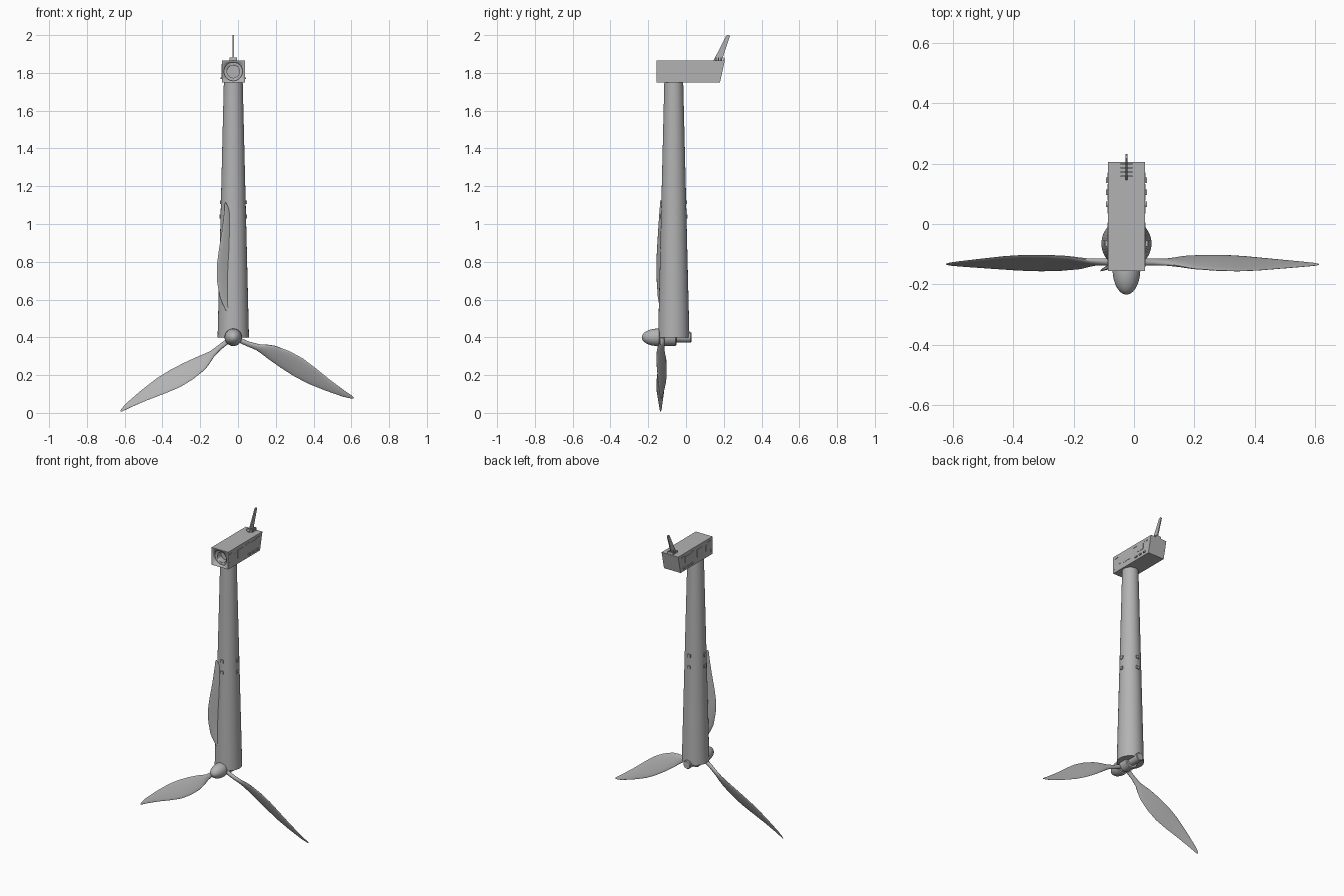
import bpy, bmesh
from math import sin, cos, pi, radians
from mathutils import Matrix, Vector

cube = bpy.data.objects.get("Cube")
if cube:
    bpy.data.objects.remove(cube, do_unlink=True)

grey = bpy.data.materials.new("light_grey")
grey.use_nodes = True
COLOUR = (0.45, 0.45, 0.45, 1)
grey.diffuse_color = COLOUR
grey.node_tree.nodes["Principled BSDF"].inputs["Base Color"].default_value = COLOUR

CX, CY = -0.025, -0.065      # tower axis
HUB_Z = 0.40
TOWER_TOP = 1.75


def finish(name, bm, smooth=True):
    bmesh.ops.recalc_face_normals(bm, faces=bm.faces)
    mesh = bpy.data.meshes.new(name)
    bm.to_mesh(mesh)
    bm.free()
    mesh.materials.append(grey)
    obj = bpy.data.objects.new(name, mesh)
    bpy.context.collection.objects.link(obj)
    if smooth:
        bpy.ops.object.select_all(action="DESELECT")
        obj.select_set(True)
        bpy.context.view_layer.objects.active = obj
        bpy.ops.object.shade_smooth_by_angle(angle=radians(35))
    return obj


def loft(name, rings):
    """Skin a list of closed rings and cap both ends."""
    bm = bmesh.new()
    loops = [[bm.verts.new(p) for p in ring] for ring in rings]
    n = len(loops[0])
    for a, b in zip(loops, loops[1:]):
        for i in range(n):
            j = (i + 1) % n
            bm.faces.new((a[i], a[j], b[j], b[i]))
    bm.faces.new(loops[0])
    bm.faces.new(loops[-1])
    return finish(name, bm)


def lathe_y(name, profile, x, z, sides=40):
    """Turn (y, radius) points around an axis along y."""
    angles = [2 * pi * i / sides for i in range(sides)]
    return loft(name, [[(x + r * cos(a), y, z + r * sin(a)) for a in angles]
                       for y, r in profile])


def boxes(name, items):
    """Join boxes given as (centre, size, turn about z)."""
    bm = bmesh.new()
    for centre, size, turn in items:
        bmesh.ops.create_cube(bm, size=1, matrix=Matrix.Translation(centre)
                              @ Matrix.Rotation(turn, 4, "Z")
                              @ Matrix.Diagonal((*size, 1)))
    return finish(name, bm, smooth=False)


def extrude_x(name, outline, x, width):
    """Extrude a (y, z) outline along x."""
    return loft(name, [[(x + s * width / 2, y, z) for y, z in outline]
                       for s in (-1, 1)])


# Tapered tower
circle = [2 * pi * i / 48 for i in range(48)]
loft("tower", [[(CX + r * cos(a), CY + r * sin(a), z) for a in circle]
               for z, r in ((HUB_Z, 0.083), (TOWER_TOP, 0.05))])

# Small clips in pairs around the tower
clips = []
for z in (1.04, 1.115):
    r = 0.083 - 0.033 * (z - HUB_Z) / (TOWER_TOP - HUB_Z)
    for k in range(4):
        a = k * pi / 2
        clips.append(((CX + r * cos(a), CY + r * sin(a), z), (0.012, 0.02, 0.02), a))
boxes("tower_clips", clips)

# Nacelle with a sloping back and a stepped round socket in its front
nacelle = extrude_x("nacelle", [(-0.155, 1.75), (0.18, 1.75),
                                (0.205, 1.865), (-0.155, 1.865)], CX, 0.122)
for radius, depth in ((0.049, 0.02), (0.033, 0.06)):
    cutter = lathe_y("socket_cutter", [(-0.2, radius), (-0.155 + depth, radius)],
                     CX, 1.807)
    cutter.hide_render = True
    mod = nacelle.modifiers.new("socket", "BOOLEAN")
    mod.operation = "DIFFERENCE"
    mod.solver = "EXACT"
    mod.object = cutter
    bpy.context.view_layer.objects.active = nacelle
    bpy.ops.object.modifier_apply(modifier=mod.name)
    bpy.data.objects.remove(cutter, do_unlink=True)

# Side panels, slots and vents, mirrored
panels, vents = [], []
for side in (-1, 1):
    x = CX + side * 0.061
    for y, z, dy, dz in ((-0.025, 1.813, 0.06, 0.055), (0.105, 1.82, 0.055, 0.04),
                         (-0.125, 1.845, 0.03, 0.006), (-0.14, 1.78, 0.006, 0.02),
                         (-0.09, 1.813, 0.012, 0.04), (0.05, 1.845, 0.03, 0.006),
                         (0.155, 1.845, 0.03, 0.006)):
        panels.append(((x, y, z), (0.004, dy, dz), 0))
    for y in (0.065, 0.105, 0.145):
        vents.append(((x, y, 1.771), (0.014, 0.018, 0.009), 0))
boxes("side_panels", panels)
boxes("side_vents", vents)

# Swept tail fin and the small ribs at its foot
extrude_x("tail_fin", [(0.143, 1.86), (0.188, 1.86), (0.232, 1.995),
                       (0.229, 2.0), (0.217, 2.0), (0.212, 1.995)], CX, 0.007)
boxes("fin_ribs", [((CX, 0.158 + 0.014 * i, 1.871), (0.04, 0.005, 0.022), 0)
                   for i in range(4)])

# Domed nose, hub collar and rear shaft
dome = [(-0.15 - 0.084 * cos(t), 0.046 * sin(t))
        for t in (pi / 2 * (i + 0.2) / 10.2 for i in range(11))]
lathe_y("nose_cone", dome + [(-0.142, 0.045), (-0.14, 0.036), (-0.11, 0.036)],
        CX, HUB_Z)
lathe_y("hub", [(-0.14, 0.036), (-0.115, 0.036), (-0.113, 0.045),
                (-0.055, 0.045), (-0.05, 0.04)], CX, HUB_Z)
lathe_y("rear_shaft", [(-0.06, 0.027), (0.025, 0.027), (0.03, 0.023)], CX, HUB_Z)

# Three twisted blades: radius, leading edge, trailing edge, thickness
STATIONS = ((0.02, 0.013, -0.013, 0.026), (0.09, 0.018, -0.009, 0.024),
            (0.14, 0.029, -0.006, 0.022), (0.18, 0.047, -0.012, 0.021),
            (0.22, 0.06, -0.02, 0.02), (0.30, 0.068, -0.032, 0.018),
            (0.38, 0.065, -0.04, 0.016), (0.46, 0.05, -0.042, 0.014),
            (0.56, 0.028, -0.034, 0.011), (0.66, 0.01, -0.021, 0.008),
            (0.70, 0.005, -0.011, 0.006), (0.714, 0.001, -0.004, 0.003))
SIDES = 20
for name, degrees in (("upper_blade", 93.4), ("right_blade", 213.4),
                      ("left_blade", 333.4)):
    a = radians(degrees)
    along = Vector((cos(a), 0, sin(a)))
    across = Vector((-sin(a), 0, cos(a)))
    rings = []
    for u, lead, trail, thick in STATIONS:
        mid, half = (lead + trail) / 2, (lead - trail) / 2
        pitch = 0.53 * min(1, max(0, (u - 0.05) / 0.15))
        base = Vector((CX, -0.125 - 0.012 * u, HUB_Z)) + along * u + across * mid
        ring = []
        for i in range(SIDES):
            t = 2 * pi * i / SIDES
            v = half * cos(t)
            w = thick / 2 * sin(t)
            ring.append(base + across * v
                        + Vector((0, w * cos(pitch) - v * sin(pitch), 0)))
        rings.append(ring)
    loft(name, rings)
